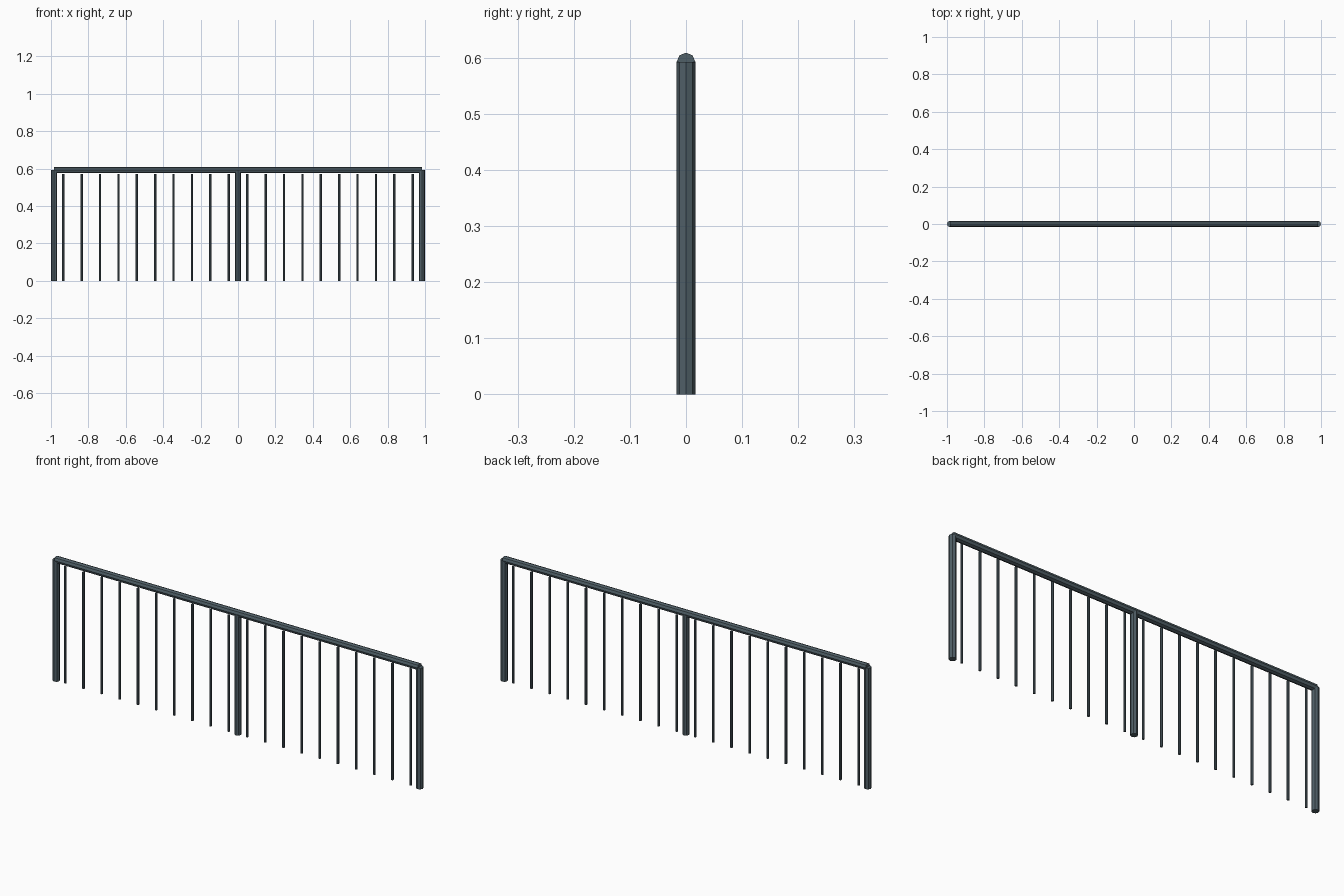
import bpy
import math

cube = bpy.data.objects.get("Cube")
if cube:
    bpy.data.objects.remove(cube, do_unlink=True)

# Painted steel
steel = bpy.data.materials.new("slate_grey")
steel.use_nodes = True
colour = (0.08, 0.115, 0.135, 1)
steel.diffuse_color = colour
steel.node_tree.nodes["Principled BSDF"].inputs["Base Color"].default_value = colour

POST_R, BAR_R = 0.0168, 0.006
POST_H, BAR_H = 0.592, 0.57
END_X = 1 - POST_R


def tube(name, radius, length, location, rotation=(0, 0, 0)):
    """Flat-shaded eight-sided tube centred on location."""
    bpy.ops.mesh.primitive_cylinder_add(
        vertices=8, radius=radius, depth=length,
        location=location, rotation=rotation)
    obj = bpy.context.object
    obj.name = name
    obj.data.materials.append(steel)
    return obj


# Posts at both ends and the middle
for name, x in (("right_post", -END_X), ("middle_post", 0), ("left_post", END_X)):
    tube(name, POST_R, POST_H, (x, 0, POST_H / 2))

# Handrail along the post tops
tube("handrail", POST_R, 2 * END_X, (0, 0, POST_H), (0, math.pi / 2, 0))

# Ten thin balusters on each side of the middle post
for side, sign in (("right", -1), ("left", 1)):
    for i in range(10):
        x = sign * (0.05 + i * 0.0982)
        tube(f"{side}_baluster_{i + 1}", BAR_R, BAR_H, (x, 0, BAR_H / 2))
